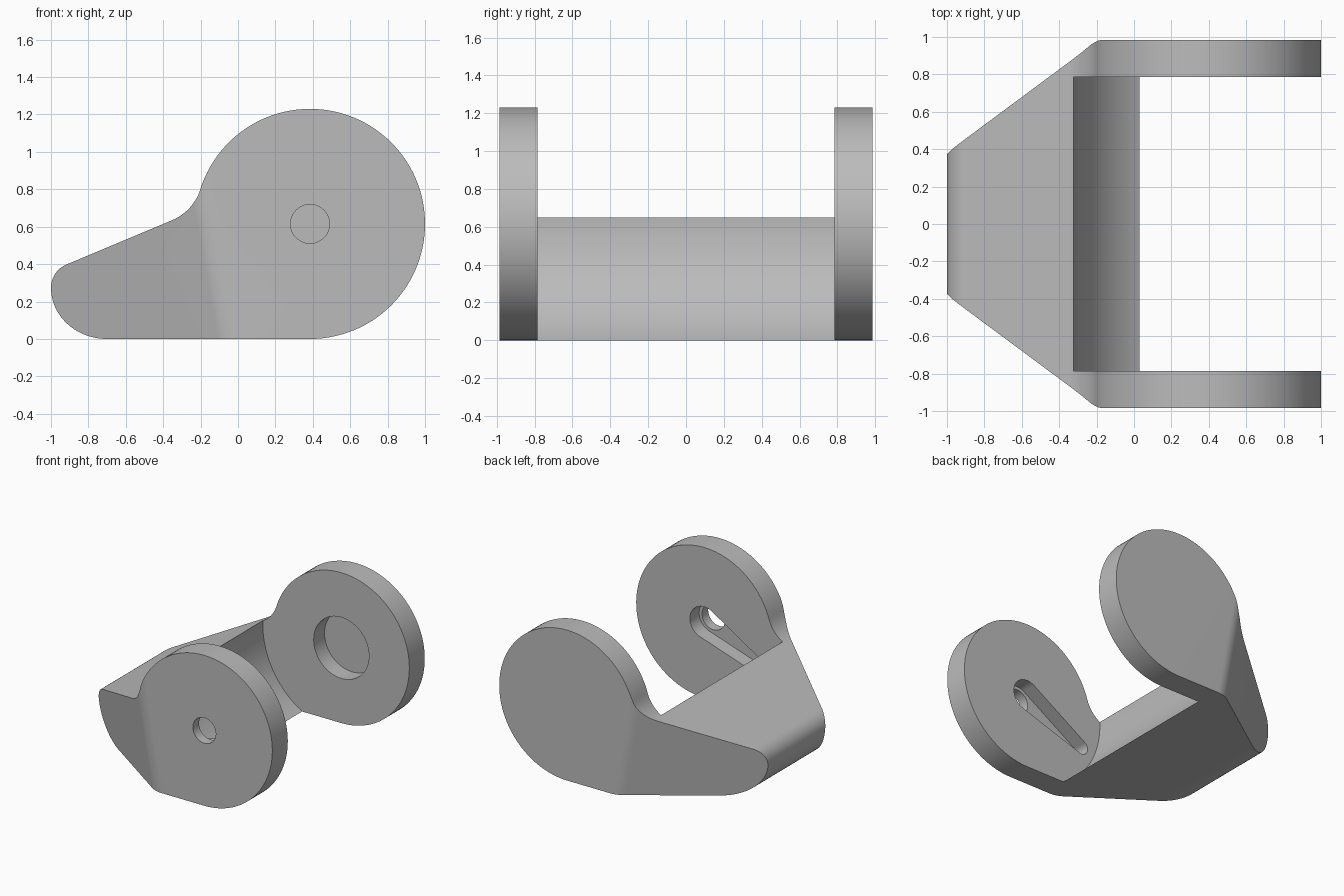
import bpy
import math
from mathutils import Vector

if "Cube" in bpy.data.objects:
    bpy.data.objects.remove(bpy.data.objects["Cube"], do_unlink=True)

grey = bpy.data.materials.new("plain grey")
grey.use_nodes = True
colour = (0.5, 0.5, 0.5, 1)
grey.diffuse_color = colour
grey.node_tree.nodes["Principled BSDF"].inputs["Base Color"].default_value = colour

PIVOT = (0.385, 0.615)
ARM_OUT, ARM_IN = 0.985, 0.785


def arc(centre, rx, start, end, steps, rz=None):
    rz = rz or rx
    angles = [math.radians(start + (end - start) * i / steps) for i in range(steps + 1)]
    return [(centre[0] + rx * math.cos(a), centre[1] + rz * math.sin(a)) for a in angles]


def prism(name, points, sweep):
    """Closed solid from a loop of 3D points swept along a vector."""
    n = len(points)
    low = [Vector(p) for p in points]
    verts = low + [p + Vector(sweep) for p in low]
    faces = [tuple(range(n)), tuple(range(2 * n - 1, n - 1, -1))]
    faces += [(i, i + n, (i + 1) % n + n, (i + 1) % n) for i in range(n)]
    mesh = bpy.data.meshes.new(name)
    mesh.from_pydata(verts, [], faces)
    mesh.materials.append(grey)
    obj = bpy.data.objects.new(name, mesh)
    bpy.context.collection.objects.link(obj)
    # Make the normals point outwards
    bpy.context.view_layer.objects.active = obj
    bpy.ops.object.mode_set(mode='EDIT')
    bpy.ops.mesh.select_all(action='SELECT')
    bpy.ops.mesh.normals_make_consistent(inside=False)
    bpy.ops.object.mode_set(mode='OBJECT')
    return obj


def side_prism(name, outline, y0, y1):
    return prism(name, [(x, y0, z) for x, z in outline], (0, y1 - y0, 0))


def carve(target, cutter, operation='DIFFERENCE'):
    cutter.hide_render = True
    mod = target.modifiers.new("carve", 'BOOLEAN')
    mod.object, mod.operation, mod.solver = cutter, operation, 'EXACT'
    bpy.context.view_layer.objects.active = target
    bpy.ops.object.modifier_apply(modifier=mod.name)
    bpy.data.objects.remove(cutter, do_unlink=True)


# Side outline: round ear, concave neck, sloping back and rounded nose
outline = arc(PIVOT, 0.615, -90, 162.5, 80)
outline += arc((-0.455, 0.88), 0.266, -17.5, -67.2, 14)
outline += arc((-0.865, 0.2735), 0.135, 112.8, 180, 12)
outline += arc((-0.70, 0.2735), 0.30, 180, 270, 20, rz=0.2735)[1:]
bracket = side_prism("bracket", outline, -ARM_OUT, ARM_OUT)

# Leaning plan outline that narrows towards the nose
bend, taper, nose = -0.06, 0.69, -1.3
turn = math.atan(taper)
radius = 0.2
corner = (bend + radius * math.tan(turn / 2), ARM_OUT - radius)
half = [(1.5, ARM_OUT)] + arc(corner, radius, 90, 90 + math.degrees(turn), 10)
half.append((nose, ARM_OUT - taper * (bend - nose)))
plan = half + [(x, -y) for x, y in reversed(half)]
lean = 0.18
low, high = -0.2, 1.5
carve(bracket, prism("plan_cutter", [(x - lean * low, y, low) for x, y in plan],
                     (-lean * (high - low), 0, high - low)), 'INTERSECT')

# Curved gap between the two ears
carve(bracket, side_prism("gap_cutter", arc(PIVOT, 0.71, 0, 360, 128)[:-1], -ARM_IN, ARM_IN))

# Blind round socket inside the rear ear
carve(bracket, side_prism("socket_cutter", arc(PIVOT, 0.25, 0, 360, 64)[:-1], 0.6, ARM_IN + 0.14))

# Through hole and tapered lever slot in the front ear
carve(bracket, side_prism("hole_cutter", arc(PIVOT, 0.104, 0, 360, 48)[:-1], -1.2, -0.6))
tilt = 180 + 25
reach, big, small = 0.585, 0.13, 0.06
tip = (PIVOT[0] + reach * math.cos(math.radians(tilt)),
       PIVOT[1] + reach * math.sin(math.radians(tilt)))
spread = math.degrees(math.acos((big - small) / reach))
slot = arc(PIVOT, big, tilt + spread, tilt + 360 - spread, 32)
slot += arc(tip, small, tilt - spread, tilt + spread, 20)
carve(bracket, side_prism("slot_cutter", slot, -ARM_IN - 0.12, -0.6))

# Smooth curves with crisp edges
bpy.ops.object.select_all(action='DESELECT')
bracket.select_set(True)
bpy.context.view_layer.objects.active = bracket
bpy.ops.object.shade_smooth_by_angle(angle=math.radians(25))
